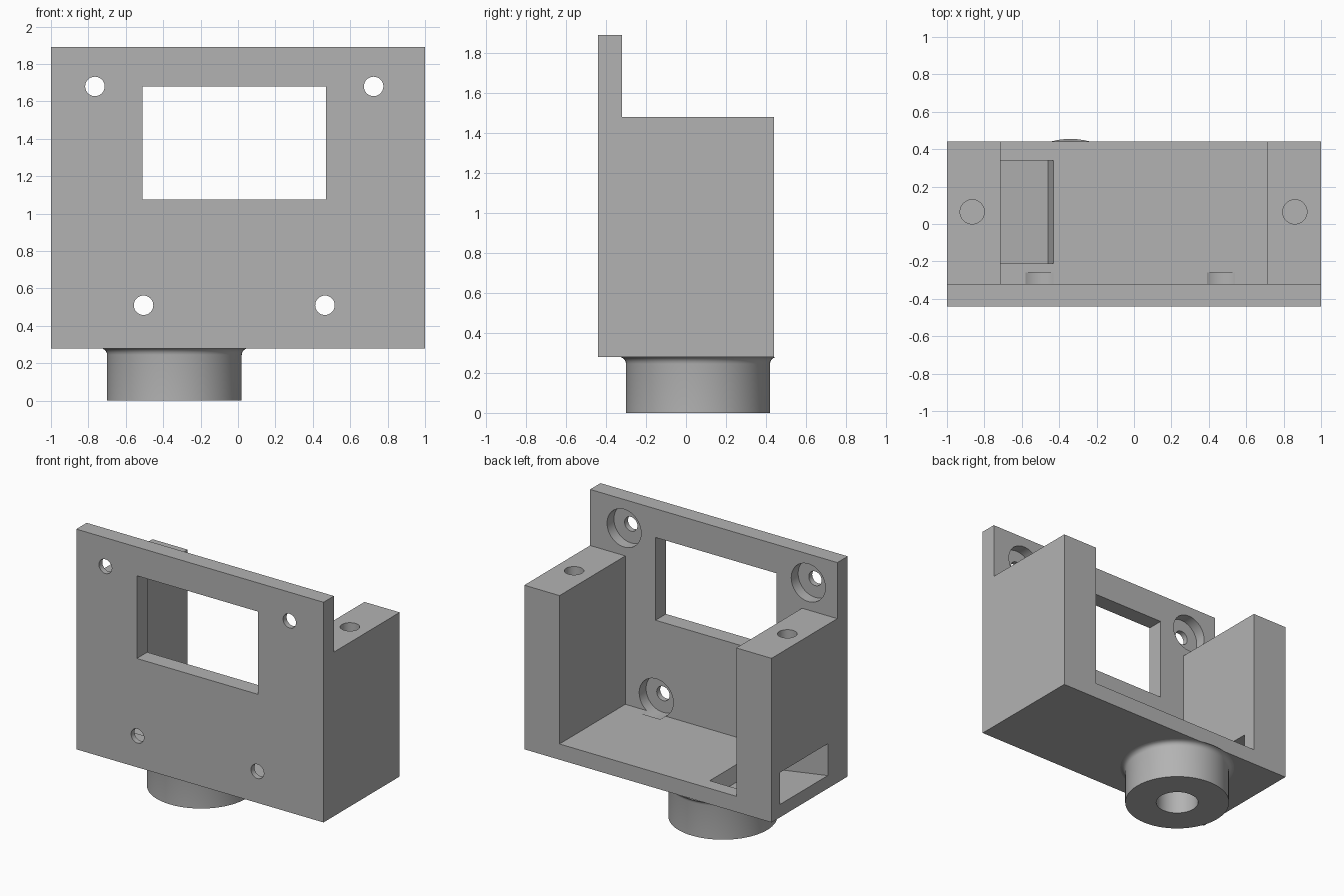
import bpy, bmesh, math
from mathutils import Vector

cube = bpy.data.objects.get("Cube")
if cube:
    bpy.data.objects.remove(cube)

grey = bpy.data.materials.new("plain_grey")
grey.use_nodes = True
grey.diffuse_color = (0.45, 0.45, 0.45, 1)
grey.node_tree.nodes["Principled BSDF"].inputs["Base Color"].default_value = (0.45, 0.45, 0.45, 1)


def add_object(name, bm):
    bmesh.ops.recalc_face_normals(bm, faces=bm.faces)
    mesh = bpy.data.meshes.new(name)
    bm.to_mesh(mesh)
    bm.free()
    mesh.materials.append(grey)
    obj = bpy.data.objects.new(name, mesh)
    bpy.context.collection.objects.link(obj)
    return obj


def prism(name, axis, outline, start, end):
    """Extrude a closed outline along an axis; the outline uses the other two axes in order."""
    def place(p, along):
        coords = list(p)
        coords.insert("xyz".index(axis), along)
        return Vector(coords)
    bm = bmesh.new()
    face = bm.faces.new([bm.verts.new(place(p, start)) for p in outline])
    grown = bmesh.ops.extrude_face_region(bm, geom=[face])["geom"]
    verts = [g for g in grown if isinstance(g, bmesh.types.BMVert)]
    shift = place((0, 0), end - start)
    bmesh.ops.translate(bm, verts=verts, vec=shift)
    return add_object(name, bm)


def box(name, x, y, z):
    return prism(name, "x", [(y[0], z[0]), (y[1], z[0]), (y[1], z[1]), (y[0], z[1])], *x)


def rod(name, axis, centre, radius, start, end, sides=48):
    angles = [2 * math.pi * i / sides for i in range(sides)]
    ring = [(centre[0] + radius * math.cos(a), centre[1] + radius * math.sin(a)) for a in angles]
    return prism(name, axis, ring, start, end)


def activate(obj):
    bpy.ops.object.select_all(action="DESELECT")
    obj.select_set(True)
    bpy.context.view_layer.objects.active = obj


def cut(obj, cutter):
    cutter.hide_render = True
    activate(obj)
    mod = obj.modifiers.new("cut", "BOOLEAN")
    mod.operation, mod.solver, mod.object = "DIFFERENCE", "EXACT", cutter
    bpy.ops.object.modifier_apply(modifier=mod.name)
    bpy.data.objects.remove(cutter)


# Housing: tall front plate with a lower block behind it
FRONT, PLATE, BACK, BASE = -0.44, -0.32, 0.44, 0.28
housing = prism("housing", "x", [(FRONT, BASE), (BACK, BASE), (BACK, 1.48),
                                 (PLATE, 1.48), (PLATE, 1.89), (FRONT, 1.89)], -1, 1)

# Open bay between the two side walls, and the display window
cut(housing, box("bay_cutter", (-0.715, 0.715), (PLATE, 0.6), (0.395, 2)))
cut(housing, box("window_cutter", (-0.51, 0.47), (-0.6, -0.2), (1.075, 1.68)))

# Counterbored screw holes in the front plate
for spot in [(-0.765, 1.68), (0.725, 1.68), (-0.505, 0.51), (0.465, 0.51)]:
    cut(housing, rod("screw_cutter", "y", spot, 0.052, -0.6, -0.3))
    cut(housing, rod("counterbore_cutter", "y", spot, 0.138, -0.4, -0.26))

# Blind holes in the tops of the side walls
for x in (-0.865, 0.86):
    cut(housing, rod("wall_hole_cutter", "z", (x, 0.065), 0.065, 1.1, 1.6))

# Sloping cable slot through one wall, ending in the floor
cut(housing, prism("slot_cutter", "y", [(-1.1, 0.39), (-0.46, 0.29), (-0.4, 0.5), (-1.1, 0.625)],
                   -0.21, 0.34))

# Round mounting boss, turned from a profile with a flared top and a blind hole
profile = [(0, 0.25), (0.145, 0.25), (0.145, 0), (0.36, 0), (0.36, 0.245)]
profile += [(0.395 - 0.035 * math.cos(a), 0.245 + 0.035 * math.sin(a))
            for a in [math.radians(d) for d in (22, 45, 67, 90)]]
bm = bmesh.new()
verts = [bm.verts.new((r, 0, z)) for r, z in profile]
edges = [bm.edges.new(pair) for pair in zip(verts, verts[1:])]
bmesh.ops.spin(bm, geom=verts + edges, cent=(0, 0, 0), axis=(0, 0, 1),
               angle=2 * math.pi, steps=72, use_duplicate=False)
bmesh.ops.remove_doubles(bm, verts=bm.verts, dist=0.0005)
bmesh.ops.translate(bm, verts=bm.verts, vec=(-0.34, 0.06, 0))
boss = add_object("mounting_boss", bm)

for obj in (housing, boss):
    activate(obj)
    bpy.ops.object.shade_smooth_by_angle(angle=math.radians(30))
